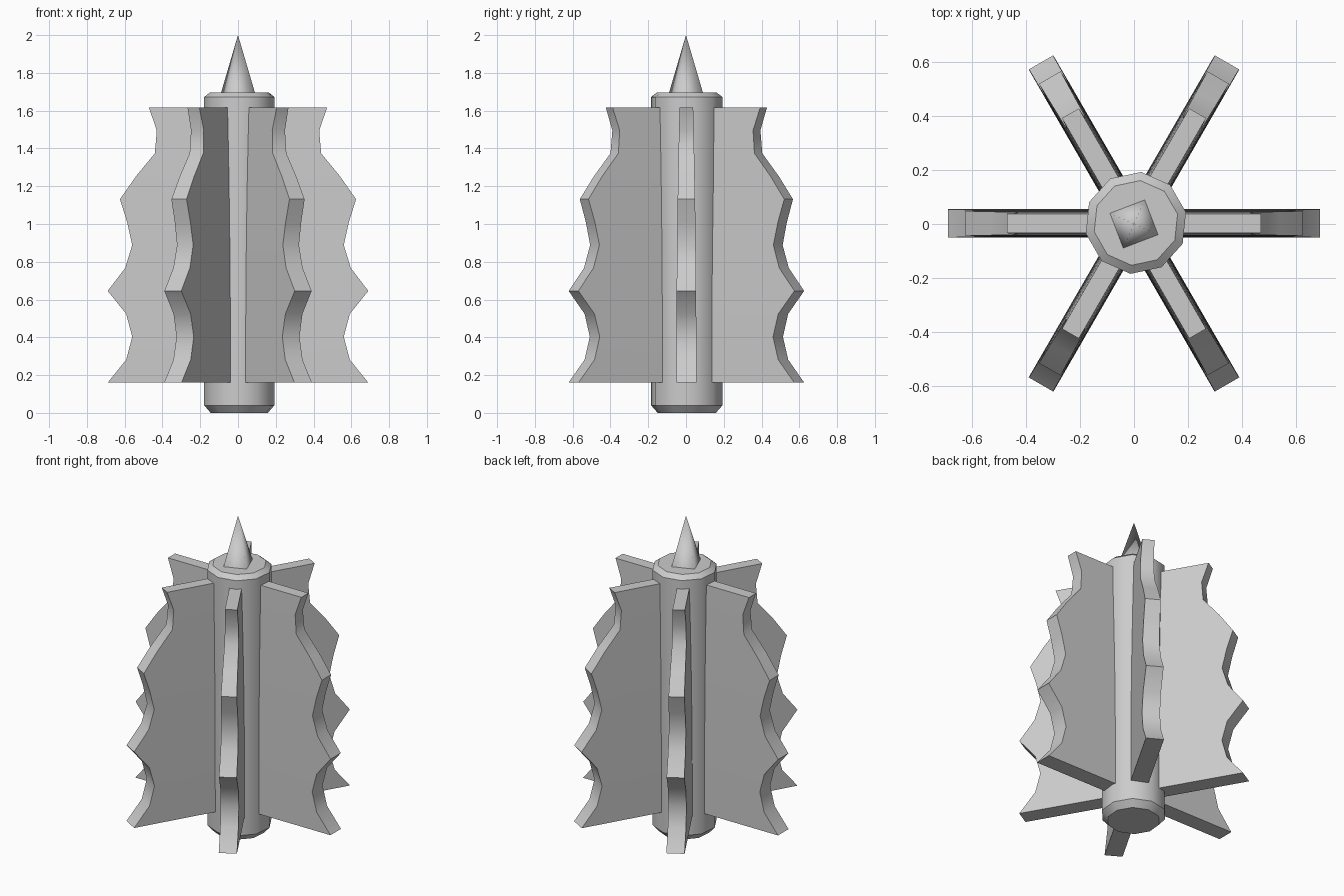
import bpy, bmesh
from math import pi, radians, cos, sin
from mathutils import Matrix

if "Cube" in bpy.data.objects:
    bpy.data.objects.remove(bpy.data.objects["Cube"])


def finish(name, bm, angle):
    bmesh.ops.recalc_face_normals(bm, faces=bm.faces)
    me = bpy.data.meshes.new(name)
    bm.to_mesh(me)
    bm.free()
    ob = bpy.data.objects.new(name, me)
    bpy.context.collection.objects.link(ob)
    bpy.ops.object.select_all(action='DESELECT')
    ob.select_set(True)
    bpy.context.view_layer.objects.active = ob
    bpy.ops.object.shade_smooth_by_angle(angle=radians(angle))
    return ob


def stacked(name, rings, sides, turn, centre, angle):
    """Closed solid from (radius, z) rings; a zero radius makes a point."""
    bm = bmesh.new()
    loops = []
    for r, z in rings:
        n = sides if r else 1
        loops.append([bm.verts.new((centre[0] + r * cos(turn + 2 * pi * k / sides),
                                    centre[1] + r * sin(turn + 2 * pi * k / sides), z))
                      for k in range(n)])
    for a, b in zip(loops, loops[1:]):
        for k in range(sides):
            j = (k + 1) % sides
            if len(b) == 1:
                bm.faces.new((a[k], a[j], b[0]))
            else:
                bm.faces.new((a[k], a[j], b[j], b[k]))
    for ring in (loops[0], loops[-1]):
        if len(ring) > 2:
            bm.faces.new(ring)
    return finish(name, bm, angle)


# Central post: ten-sided with chamfered ends
stacked("post", [(.155, 0), (.19, .04), (.19, 1.672), (.158, 1.697)],
        10, radians(12), (.007, .004), 38)

# Four-sided spike on top
stacked("top_spike", [(.1, 1.69), (0, 2.0)], 4, radians(66), (0, 0), 89)

# Scalloped fin: outer radius at evenly spaced heights, thinning toward the top
OUTER = [.69, .592, .56, .592, .69, .597, .56, .587, .625, .54, .44, .43, .472]
BOTTOM, TOP, INNER = .16, 1.617, .05


def fin(index):
    bm = bmesh.new()
    rows = []
    for i, r in enumerate(OUTER):
        t = i / (len(OUTER) - 1)
        z = BOTTOM + t * (TOP - BOTTOM)
        h = .053 - .017 * t ** 2.2
        rows.append([bm.verts.new(p) for p in
                     ((INNER, -h, z), (r, -h, z), (r, h, z), (INNER, h, z))])
    for a, b in zip(rows, rows[1:]):
        for k in range(4):
            j = (k + 1) % 4
            bm.faces.new((a[k], a[j], b[j], b[k]))
    bm.faces.new(rows[0])
    bm.faces.new(rows[-1])
    bm.transform(Matrix.Translation((0, .002, 0)) @ Matrix.Rotation(index * pi / 3, 4, 'Z'))
    finish(f"fin_{index + 1}", bm, 38)


for n in range(6):
    fin(n)
